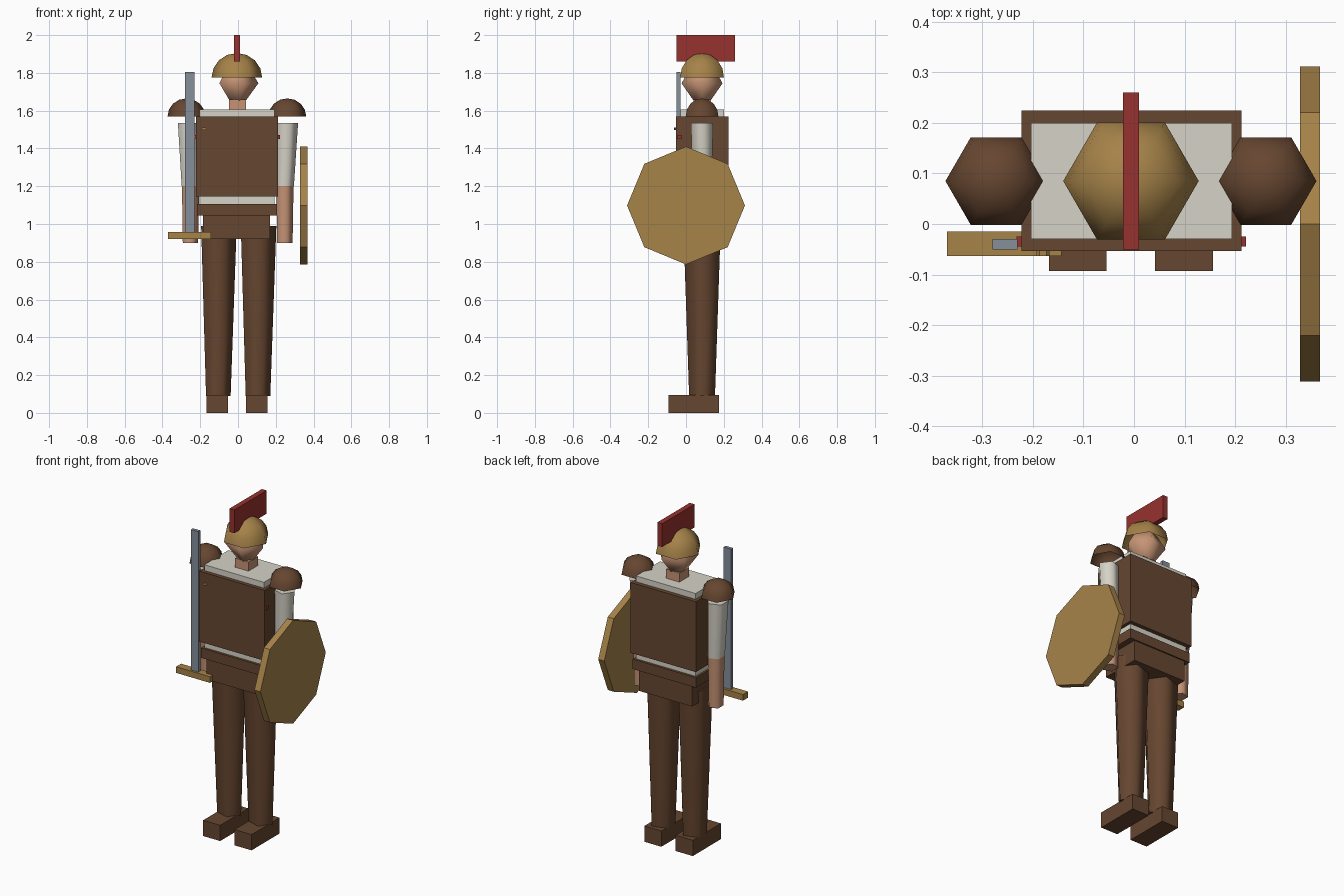
import bpy, bmesh, math
from mathutils import Vector

if "Cube" in bpy.data.objects:
    bpy.data.objects.remove(bpy.data.objects["Cube"], do_unlink=True)

CX, CY = -0.006, 0.085   # body axis


def material(name, *rgb):
    """Flat material from 0-255 screen values."""
    lin = [((c / 255 + 0.055) / 1.055) ** 2.4 for c in rgb] + [1]
    m = bpy.data.materials.new(name)
    m.use_nodes = True
    m.diffuse_color = lin
    m.node_tree.nodes["Principled BSDF"].inputs["Base Color"].default_value = lin
    return m


LEATHER = material("brown leather", 102, 70, 48)
LINEN = material("off white linen", 214, 211, 199)
BRONZE = material("bronze", 166, 131, 73)
SKIN = material("skin", 198, 148, 117)
RED = material("dark red", 150, 50, 46)
STEEL = material("steel", 133, 143, 155)


def finish(bm, name, mat):
    bmesh.ops.recalc_face_normals(bm, faces=bm.faces)
    mesh = bpy.data.meshes.new(name)
    bm.to_mesh(mesh)
    bm.free()
    mesh.materials.append(mat)
    ob = bpy.data.objects.new(name, mesh)
    bpy.context.collection.objects.link(ob)
    return ob


def box(name, mat, xs, ys, zs):
    """Box given by its extent on each axis."""
    bm = bmesh.new()
    bmesh.ops.create_cube(bm, size=1)
    for v in bm.verts:
        v.co = Vector([(a + b) / 2 + c * (b - a) for c, (a, b) in zip(v.co, (xs, ys, zs))])
    return finish(bm, name, mat)


def lathe(name, mat, sides, profile, smooth=True, cap=True):
    """Faceted round part; each profile ring is (radius, x, y, z)."""
    bm = bmesh.new()
    rings = []
    for r, x, y, z in profile:
        turn = [2 * math.pi * i / sides for i in range(sides)]
        if r == 0:
            rings.append([bm.verts.new((x, y, z))] * sides)
        else:
            rings.append([bm.verts.new((x + r * math.cos(t), y + r * math.sin(t), z))
                          for t in turn])
    for a, b in zip(rings, rings[1:]):
        for i in range(sides):
            j = (i + 1) % sides
            quad = list(dict.fromkeys((a[i], a[j], b[j], b[i])))
            bm.faces.new(quad).smooth = smooth
    if cap:
        for ring in (rings[0], rings[-1]):
            if len(set(ring)) > 2:
                bm.faces.new(ring)
    return finish(bm, name, mat)


def dome(name, mat, x, z, r, h, steps=4):
    """Open six-sided half sphere."""
    angles = [math.pi / 2 * i / steps for i in range(steps)]
    profile = [(r * math.cos(a), x, CY, z + h * math.sin(a)) for a in angles]
    lathe(name, mat, 6, profile + [(0, x, CY, z + h)], cap=False)


# Torso layers
box("tunic", LINEN, (-0.204, 0.194), (-0.03, 0.2), (1.06, 1.605))
box("breastplate", LEATHER, (-0.223, 0.213), (-0.053, 0.225), (1.145, 1.57))
box("belt", LEATHER, (-0.217, 0.206), (-0.045, 0.215), (1.045, 1.105))
box("hips", LEATHER, (-0.186, 0.17), (-0.037, 0.207), (0.92, 1.05))

# Head, helmet and crest
box("neck", SKIN, (-0.047, 0.042), (0.04, 0.13), (1.6, 1.66))
lathe("head", SKIN, 5, [(0, CX, CY, 1.63), (0.045, CX, CY, 1.65), (0.114, CX, CY, 1.745),
                        (0.07, CX, CY, 1.82), (0, CX, CY, 1.855)])
dome("helmet", BRONZE, CX, 1.775, 0.134, 0.13)
box("crest", RED, (-0.022, 0.01), (-0.05, 0.26), (1.86, 2.0))

# Limbs, one set per side
for side, s in (("right", -1), ("left", 1)):
    leg_x, hand_x, arm_x = CX + s * 0.105, CX + s * 0.25, CX + s * 0.262
    lathe(side + "_leg", LEATHER, 5,
          [(0.072, leg_x, CY, 0.09), (0.104, leg_x, CY, 0.99)])
    box(side + "_boot", LEATHER, (leg_x - 0.057, leg_x + 0.057), (-0.093, 0.175), (0, 0.095))
    lathe(side + "_forearm", SKIN, 5,
          [(0.045, hand_x, CY, 0.9), (0.05, hand_x, CY, 1.2)])
    lathe(side + "_sleeve", LINEN, 5,
          [(0.052, hand_x, CY, 1.2), (0.062, arm_x, CY, 1.535)])
    dome(side + "_shoulder_guard", LEATHER, CX + s * 0.267, 1.57, 0.1, 0.095)

# Shield on the left arm
shield = lathe("shield", BRONZE, 8, [(0.312, 0, 0, -0.02), (0.312, 0, 0, 0.02)], smooth=False)
shield.rotation_euler.y = math.pi / 2
shield.location = (0.348, 0, 1.098)

# Sword in the right hand
box("sword_blade", STEEL, (-0.28, -0.23), (-0.05, -0.03), (0.95, 1.805))
box("sword_guard", BRONZE, (-0.37, -0.143), (-0.063, -0.015), (0.92, 0.957))

# Sash ends and brooch on the breastplate
box("sash", RED, (-0.232, 0.222), (-0.045, -0.025), (1.45, 1.47))
brooch = lathe("brooch", BRONZE, 6, [(0.013, 0, 0, -0.008), (0.013, 0, 0, 0.008)], smooth=False)
brooch.rotation_euler.x = math.pi / 2
brooch.scale.y = 0.6
brooch.location = (-0.18, -0.055, 1.505)
